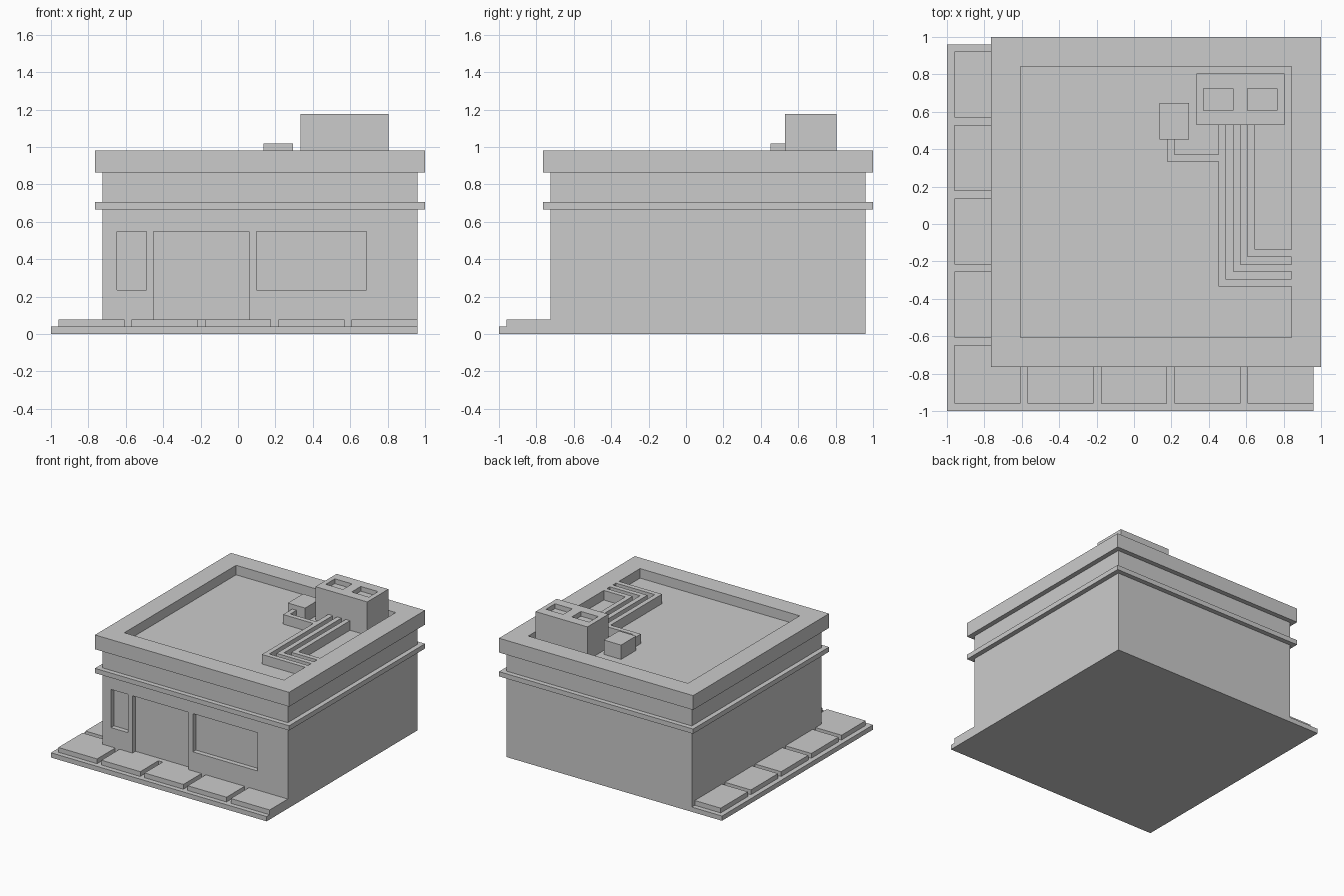
import bpy
import bmesh

if "Cube" in bpy.data.objects:
    bpy.data.objects.remove(bpy.data.objects["Cube"])

U = 2 / 51  # the model sits on a regular module of 51 steps


def pos(x, y, z):
    return (-1 + x * U, -1 + y * U, z * U)


def finish(name, bm):
    bmesh.ops.recalc_face_normals(bm, faces=bm.faces)
    mesh = bpy.data.meshes.new(name)
    bm.to_mesh(mesh)
    bm.free()
    ob = bpy.data.objects.new(name, mesh)
    bpy.context.collection.objects.link(ob)
    return ob


def extrude_outline(bm, outline, z0, z1):
    face = bm.faces.new([bm.verts.new(pos(x, y, z0)) for x, y in outline])
    res = bmesh.ops.extrude_face_region(bm, geom=[face])
    up = [v for v in res["geom"] if isinstance(v, bmesh.types.BMVert)]
    bmesh.ops.translate(bm, verts=up, vec=(0, 0, (z1 - z0) * U))
    if face.is_valid is False or len(bm.faces) == 0:
        return
    # keep the bottom cap closed
    bottom = [e for e in bm.edges if e.is_boundary]
    if bottom:
        bmesh.ops.holes_fill(bm, edges=bottom)


def boxes(name, *ranges):
    """One object made of boxes given as (x0, x1, y0, y1, z0, z1)."""
    bm = bmesh.new()
    for x0, x1, y0, y1, z0, z1 in ranges:
        extrude_outline(bm, [(x0, y0), (x1, y0), (x1, y1), (x0, y1)], z0, z1)
    return finish(name, bm)


def cut(ob, *ranges):
    cutter = boxes(ob.name + "_cutter", *ranges)
    cutter.hide_render = True
    cutter.hide_viewport = True
    mod = ob.modifiers.new("cut", "BOOLEAN")
    mod.operation = "DIFFERENCE"
    mod.solver = "EXACT"
    mod.object = cutter


def bent_pipe(name, x, y_top, y, x_end):
    bm = bmesh.new()
    extrude_outline(bm, [(x, y_top), (x, y), (x_end, y), (x_end, y + 1),
                         (x + 1, y + 1), (x + 1, y_top)], 23, 25)
    return finish(name, bm)


# ground slab and paving
boxes("ground_slab", (0, 50, 0, 50, 0, 1))
boxes("corner_paver", (1, 10, 1, 9, 1, 2))
for i in range(4):
    a = 11 + 10 * i
    boxes(f"front_paver_{i + 1}", (a, min(a + 9, 50), 1, 7, 1, 2))
    b = 10 + 10 * i
    boxes(f"side_paver_{i + 1}", (1, 7, b, b + 9, 1, 2))

# building body with shallow door and window recesses
body = boxes("building_body", (7, 50, 7, 50, 1, 22))
cut(body,
    (9, 13, 5, 8, 6, 14),     # small window
    (14, 27, 5, 8, 2, 14),    # doorway
    (28, 43, 5, 8, 6, 14))    # large window

# trim band and roof parapet
boxes("trim_band", (6, 51, 6, 51, 17, 18))
parapet = boxes("roof_parapet", (6, 51, 6, 51, 22, 25))
cut(parapet, (10, 47, 10, 47, 23, 27))

# rooftop machines
unit = boxes("roof_vent_unit", (34, 46, 39, 46, 23, 30))
cut(unit, (35, 39, 41, 44, 29, 32), (41, 45, 41, 44, 29, 32))
boxes("roof_small_box", (29, 33, 37, 42, 23, 26))

# pipes
for i in range(3):
    bent_pipe(f"roof_pipe_{i + 1}", 37 + 2 * i, 39, 17 + 2 * i, 47)
bent_pipe("branch_pipe", 30, 37, 34, 37)
